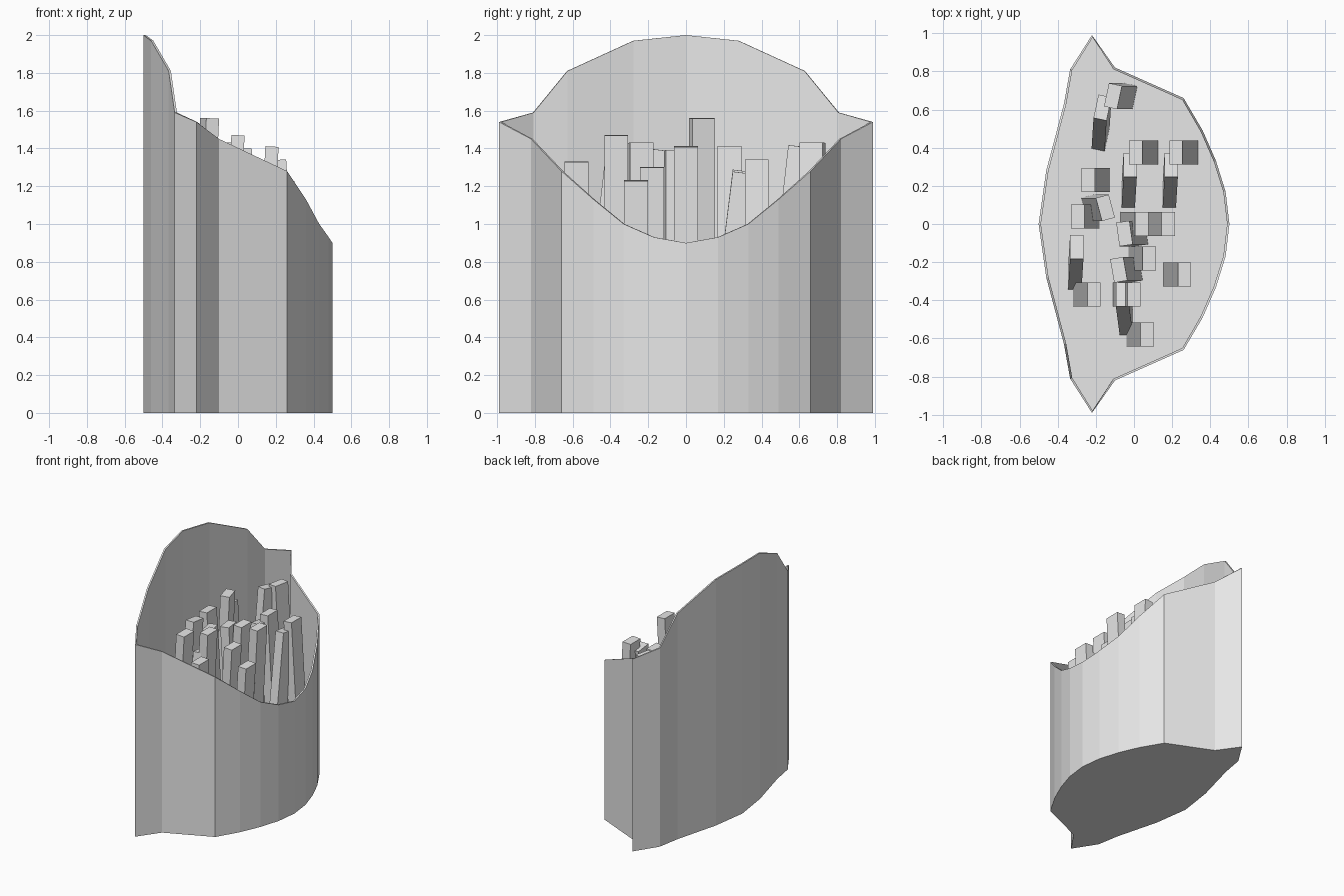
import bpy
import bmesh
from math import radians, cos, sin
from mathutils import Vector

if "Cube" in bpy.data.objects:
    bpy.data.objects.remove(bpy.data.objects["Cube"], do_unlink=True)

grey = bpy.data.materials.new("light_grey")
grey.use_nodes = True
colour = (0.8, 0.8, 0.8, 1)
grey.diffuse_color = colour
grey.node_tree.nodes["Principled BSDF"].inputs["Base Color"].default_value = colour

WALL = 0.012


def add_object(name, bm):
    bmesh.ops.recalc_face_normals(bm, faces=bm.faces)
    mesh = bpy.data.meshes.new(name)
    bm.to_mesh(mesh)
    bm.free()
    mesh.materials.append(grey)
    obj = bpy.data.objects.new(name, mesh)
    bpy.context.collection.objects.link(obj)
    return obj


# Carton: half of the rim from front centre round to back centre, mirrored in y
half_rim = [(0.5, 0, 0.9), (0.48, 0.17, 0.93), (0.43, 0.33, 1.0),
            (0.36, 0.49, 1.13), (0.26, 0.66, 1.28), (-0.1, 0.82, 1.45),
            (-0.22, 0.99, 1.54), (-0.335, 0.81, 1.59), (-0.367, 0.63, 1.81),
            (-0.46, 0.28, 1.97), (-0.5, 0, 2.0)]
rim = half_rim + [(x, -y, z) for x, y, z in reversed(half_rim[1:-1])]

bm = bmesh.new()
top = [bm.verts.new(p) for p in rim]
base = [bm.verts.new((x, y, 0)) for x, y, z in rim]
for i in range(len(rim)):
    j = (i + 1) % len(rim)
    bm.faces.new((base[i], base[j], top[j], top[i]))
bm.faces.new(base[::-1])
carton = add_object("carton", bm)

# Walls point outwards, so the thickness grows inwards
if carton.data.polygons[0].normal.x < 0:
    carton.data.flip_normals()
shell = carton.modifiers.new("thickness", "SOLIDIFY")
shell.thickness = WALL
shell.offset = -1


def add_stick(name, x, y, z, lean, yaw=0):
    """Square-cut stick whose top centre is at x, y, z and that leans from its base."""
    bm = bmesh.new()
    bmesh.ops.create_cube(bm, size=1)
    turn = radians(yaw)
    slope = Vector(lean) / z
    for v in bm.verts:
        u, w = v.co.x * 0.07, v.co.y * 0.125
        off = Vector((u * cos(turn) - w * sin(turn), u * sin(turn) + w * cos(turn)))
        if v.co.z > 0:
            v.co = (x + off.x, y + off.y, z - off.dot(slope))
        else:
            v.co = (x - lean[0] + off.x, y - lean[1] + off.y, WALL)
    add_object(name, bm)


# Sticks grouped by the way they lean: top centre and optional yaw
groups = {
    "right_leaning": ((0.075, 0), [
        (0, -0.37, 1.47), (0.07, -0.58, 1.33), (0.265, -0.265, 1.23),
        (0.08, -0.18, 1.3), (0.18, 0, 1.41), (0.04, 0, 1.4),
        (-0.21, -0.37, 1.4), (-0.15, 0.085, 1.56, 15)]),
    "left_leaning": ((-0.08, 0), [
        (-0.08, -0.24, 1.43, 10), (-0.05, -0.05, 1.39, 8), (-0.295, 0.04, 1.41),
        (-0.24, 0.23, 1.41), (0.01, 0.375, 1.34), (0.22, 0.375, 1.34),
        (-0.11, 0.67, 1.43, -12)]),
    "back_leaning": ((0.01, 0.16), [
        (-0.3, -0.12, 1.39), (-0.02, 0.31, 1.28), (0.195, 0.31, 1.27),
        (-0.165, 0.61, 1.41, -12)]),
    "steep": ((-0.02, 0.15), [(-0.06, -0.37, 1.3)]),
}
for label, (lean, sticks) in groups.items():
    for n, spec in enumerate(sticks):
        add_stick(f"{label}_stick_{n + 1}", *spec[:3], lean, *spec[3:])
